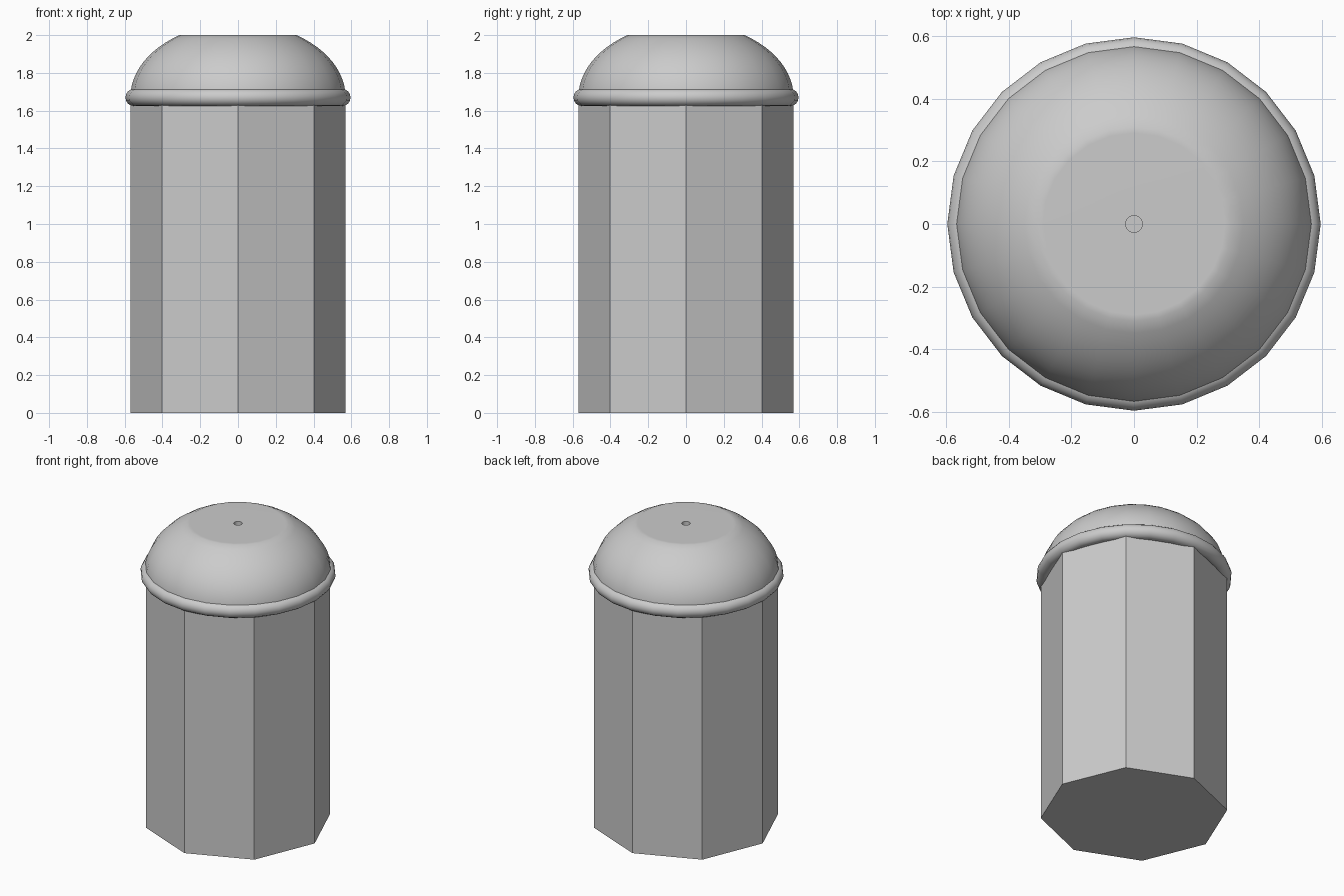
import bpy, bmesh, math

cube = bpy.data.objects.get("Cube")
if cube:
    bpy.data.objects.remove(cube, do_unlink=True)

grey = bpy.data.materials.new("light_grey")
grey.use_nodes = True
colour = (0.6, 0.6, 0.6, 1)
grey.diffuse_color = colour
grey.node_tree.nodes["Principled BSDF"].inputs["Base Color"].default_value = colour


def lathe(name, profile, sides, smooth=True):
    """Revolve (radius, height) points about z and weld the seam."""
    bm = bmesh.new()
    verts = [bm.verts.new((r, 0, z)) for r, z in profile]
    edges = [bm.edges.new(pair) for pair in zip(verts, verts[1:])]
    bmesh.ops.spin(bm, geom=verts + edges, cent=(0, 0, 0), axis=(0, 0, 1),
                   angle=math.tau, steps=sides)
    bmesh.ops.remove_doubles(bm, verts=bm.verts, dist=0.0005)
    bmesh.ops.recalc_face_normals(bm, faces=bm.faces)
    mesh = bpy.data.meshes.new(name)
    bm.to_mesh(mesh)
    bm.free()
    mesh.materials.append(grey)
    obj = bpy.data.objects.new(name, mesh)
    bpy.context.collection.objects.link(obj)
    bpy.ops.object.select_all(action="DESELECT")
    obj.select_set(True)
    bpy.context.view_layer.objects.active = obj
    if smooth:
        bpy.ops.object.shade_smooth_by_angle(angle=math.radians(40))
    return obj


# Octagonal body
BODY_R, RIM_Z = 0.57, 1.67
lathe("body", [(0, 0), (BODY_R, 0), (BODY_R, RIM_Z), (0, RIM_Z)], 8, smooth=False)

# Flattened dome lid with a small hole in its flat top
DOME_H, TOP_R, HOLE_R = 0.393, 0.31, 0.027
end = math.acos(TOP_R / BODY_R)
steps = 12
dome = [(0, RIM_Z)]
for i in range(steps + 1):
    a = end * i / steps
    dome.append((BODY_R * math.cos(a), RIM_Z + DOME_H * math.sin(a)))
dome += [(TOP_R - 0.02, 2), (HOLE_R, 2), (HOLE_R, 1.88), (0, 1.88)]
lathe("dome_lid", dome, 24)

# Rounded rim around the base of the lid
RIM_R, TUBE_R = 0.55, 0.046
ring = [(RIM_R + TUBE_R * math.cos(math.tau * i / 16),
         RIM_Z + TUBE_R * math.sin(math.tau * i / 16)) for i in range(17)]
lathe("lid_rim", ring, 24)
